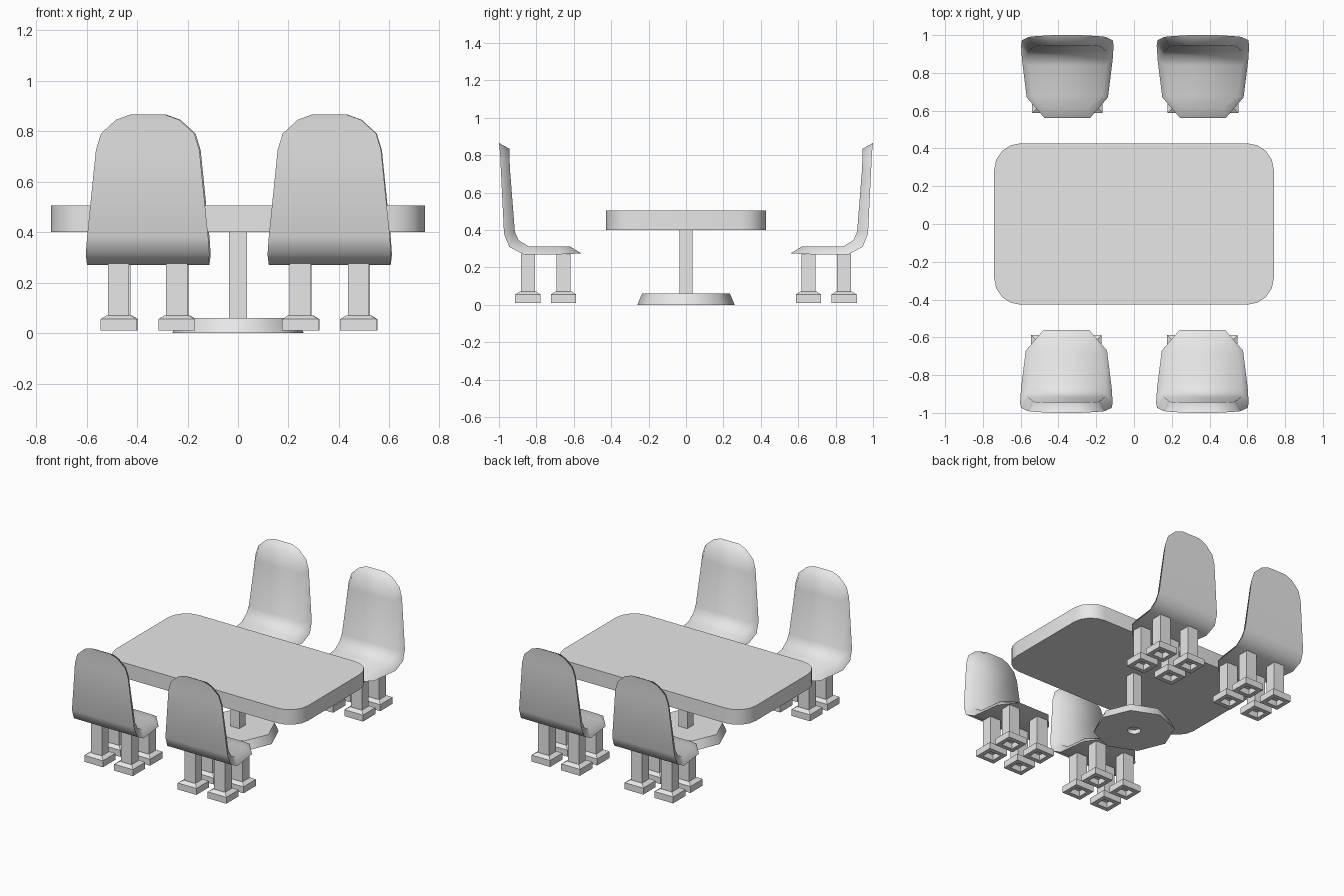
import bpy, bmesh, math
from mathutils import Vector

cube = bpy.data.objects.get("Cube")
if cube:
    bpy.data.objects.remove(cube, do_unlink=True)

grey = bpy.data.materials.new("plain_grey")
grey.use_nodes = True
grey.diffuse_color = (0.8, 0.8, 0.8, 1)
grey.node_tree.nodes["Principled BSDF"].inputs["Base Color"].default_value = (0.8, 0.8, 0.8, 1)


def loft(name, rings, smooth_angle):
    """Skin a list of equal-sized point rings, cap both ends, keep sharp edges."""
    bm = bmesh.new()
    loops = [[bm.verts.new(p) for p in ring] for ring in rings]
    count = len(loops[0])
    for low, high in zip(loops, loops[1:]):
        for i in range(count):
            j = (i + 1) % count
            bm.faces.new((low[i], low[j], high[j], high[i]))
    bm.faces.new(loops[0])
    bm.faces.new(loops[-1])
    bmesh.ops.recalc_face_normals(bm, faces=bm.faces)
    for face in bm.faces:
        face.smooth = True
    for edge in bm.edges:
        edge.smooth = edge.calc_face_angle(0) < math.radians(smooth_angle)
    mesh = bpy.data.meshes.new(name)
    bm.to_mesh(mesh)
    bm.free()
    mesh.materials.append(grey)
    obj = bpy.data.objects.new(name, mesh)
    bpy.context.collection.objects.link(obj)
    return obj


def rectangle(hx, hy, z, x=0, y=0):
    return [(x + sx * hx, y + sy * hy, z)
            for sx, sy in ((-1, -1), (1, -1), (1, 1), (-1, 1))]


def octagon(radius, z):
    return [(radius * math.cos(i * math.pi / 4), radius * math.sin(i * math.pi / 4), z)
            for i in range(8)]


def rounded_rectangle(hx, hy, radius, z, steps=4):
    points = []
    for corner, (sx, sy) in enumerate(((1, 1), (-1, 1), (-1, -1), (1, -1))):
        for k in range(steps + 1):
            a = (corner + k / steps) * math.pi / 2
            points.append((sx * (hx - radius) + radius * math.cos(a),
                           sy * (hy - radius) + radius * math.sin(a), z))
    return points


# Table: rounded top, square post, flared base with a hollow underneath
loft("table_top", [rounded_rectangle(0.74, 0.427, 0.14, z) for z in (0.4, 0.505)], 35)
loft("table_post", [rectangle(0.035, 0.035, z) for z in (0.03, 0.41)], 30)
loft("table_base", [octagon(0.045, 0.03), octagon(0.045, 0), octagon(0.26, 0),
                    octagon(0.235, 0.06)], 50)

# Chair shell stations: outer (depth, height, half width), inner (same)
SHELL = [
    ((1.0, 0.865, 0.07), (0.945, 0.835, 0.06)),
    ((0.997, 0.845, 0.125), (0.945, 0.815, 0.105)),
    ((0.993, 0.79, 0.185), (0.943, 0.77, 0.155)),
    ((0.99, 0.725, 0.205), (0.94, 0.71, 0.175)),
    ((0.973, 0.38, 0.24), (0.915, 0.39, 0.205)),
    ((0.945, 0.31, 0.245), (0.895, 0.345, 0.21)),
    ((0.87, 0.27, 0.24), (0.84, 0.312, 0.205)),
    ((0.67, 0.27, 0.215), (0.68, 0.312, 0.185)),
    ((0.56, 0.275, 0.12), (0.62, 0.312, 0.11)),
]


def shell_ring(outer, inner):
    (oy, oz, ow), (iy, iz, iw) = outer, inner
    return [(-ow, oy, oz), (ow, oy, oz), (iw, iy, iz), (-iw, iy, iz)]


def leg_rings(x, y):
    # hollow foot, sloped shoulder, then the straight leg
    sizes = ((0.042, 0.038, 0.05), (0.042, 0.038, 0.01), (0.072, 0.068, 0.01),
             (0.072, 0.068, 0.055), (0.048, 0.044, 0.07), (0.042, 0.038, 0.07),
             (0.042, 0.038, 0.275))
    return [rectangle(hx, hy, z, x, y) for hx, hy, z in sizes]


def chair(name, x, turn):
    parts = [loft(name + "_shell", [shell_ring(o, i) for o, i in SHELL], 66)]
    for side, lx in (("left", 0.115), ("right", -0.115)):
        for end, ly in (("rear", 0.845), ("front", 0.655)):
            parts.append(loft(f"{name}_{end}_{side}_leg", leg_rings(lx, ly), 20))
    for part in parts:
        part.location = Vector((x, 0, 0))
        part.rotation_euler.z = turn


# Two chairs on each long side, facing the table
chair("front_right_chair", -0.358, math.pi)
chair("front_left_chair", 0.362, math.pi)
chair("back_right_chair", -0.353, 0)
chair("back_left_chair", 0.365, 0)
